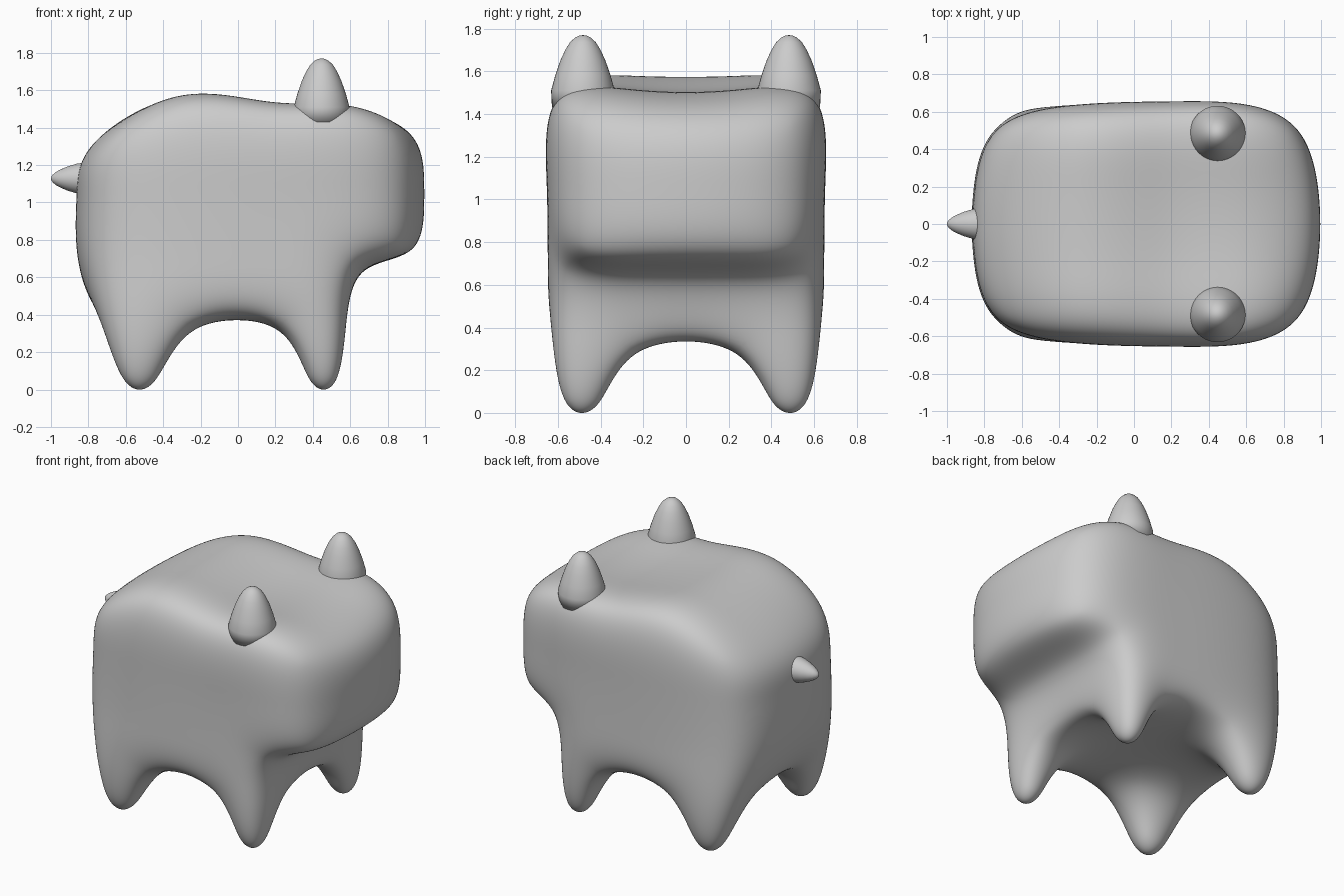
import bpy, bmesh, math
from mathutils import Matrix, Vector

if "Cube" in bpy.data.objects:
    bpy.data.objects.remove(bpy.data.objects["Cube"])

# Side-profile control lines (x, z), one row per height level, back to front
PROFILE = [
    [(-.61, -.03), (-.435, -.03), (.37, -.03), (.54, -.03)],                    # feet
    [(-.73, .30), (-.28, .385), (.27, .385), (.59, .30)],                       # belly
    [(-.885, .68), (-.30, .68), (.20, .68), (.60, .69), (1.0, .69)],            # chin
    [(-.865, 1.05), (-.30, 1.05), (.20, 1.05), (.60, 1.05), (1.0, 1.05)],       # flank
    [(-.86, 1.31), (-.30, 1.65), (.20, 1.48), (.60, 1.52), (1.0, 1.39)],        # back
]
# Inner and outer half widths per level
WIDTH = [(.395, .585), (.28, .645), (.215, .648), (.215, .648), (.215, .648)]


def cage_point(i, j, k):
    x, z = PROFILE[k][i]
    inner, outer = WIDTH[k]
    if j in (0, 3):
        if k >= 2 and i == 0:       # round the rear corners
            x, outer = x + .10, .575
        elif k >= 2 and i == 4:     # round the muzzle corners
            x, outer = x - .10, .55
        elif k == 4 and i == 2:     # shoulders rise to carry the ears
            z, outer = z + .07, .675
        elif k == 4 and i == 3:
            z, outer = z + .09, .69
        elif k == 4:
            z, outer = z + .02, .66
    return Vector((x, (-outer, -inner, inner, outer)[j], z))


def make_object(name, bm):
    bmesh.ops.recalc_face_normals(bm, faces=bm.faces)
    for f in bm.faces:
        f.smooth = True
    mesh = bpy.data.meshes.new(name)
    bm.to_mesh(mesh)
    bm.free()
    ob = bpy.data.objects.new(name, mesh)
    bpy.context.collection.objects.link(ob)
    return ob


def make_body():
    # Solid cells: torso, head and four legs
    cells = {(i, j, k) for i in range(3) for j in range(3) for k in (1, 2, 3)}
    cells |= {(3, j, k) for j in range(3) for k in (2, 3)}
    cells |= {(i, j, 0) for i in (0, 2) for j in (0, 2)}
    bm = bmesh.new()
    verts = {}

    def vert(c):
        if c not in verts:
            verts[c] = bm.verts.new(cage_point(*c))
        return verts[c]

    # Keep only the outer skin of the cells
    for cell in sorted(cells):
        for axis in range(3):
            for side in (0, 1):
                nb = list(cell)
                nb[axis] += 2 * side - 1
                if tuple(nb) in cells:
                    continue
                loop = []
                for u, v in ((0, 0), (1, 0), (1, 1), (0, 1)):
                    c = list(cell)
                    c[axis] += side
                    c[(axis + 1) % 3] += u
                    c[(axis + 2) % 3] += v
                    loop.append(vert(tuple(c)))
                bm.faces.new(loop)
    body = make_object("body", bm)
    sub = body.modifiers.new("smooth", 'SUBSURF')
    sub.levels = sub.render_levels = 4


def make_bullet(name, profile, matrix, segments=40):
    # Round-tipped cone, revolved from (radius, height) points
    bm = bmesh.new()
    rings = [[bm.verts.new((r * math.cos(2 * math.pi * s / segments),
                            r * math.sin(2 * math.pi * s / segments), h))
              for s in range(segments)] for r, h in profile[:-1]]
    tip = bm.verts.new((0, 0, profile[-1][1]))
    bm.faces.new(rings[0])
    for s in range(segments):
        t = (s + 1) % segments
        for lo, hi in zip(rings, rings[1:]):
            bm.faces.new((lo[s], lo[t], hi[t], hi[s]))
        bm.faces.new((rings[-1][s], rings[-1][t], tip))
    bm.transform(matrix)
    make_object(name, bm)


make_body()

# Ears
EAR = [(.145, 1.43), (.149, 1.51), (.130, 1.58), (.106, 1.65), (.083, 1.70),
       (.060, 1.737), (.036, 1.759), (.016, 1.768), (0, 1.77)]
for label, side in (("left", 1), ("right", -1)):
    make_bullet(label + "_ear", EAR, Matrix.Translation((.447, side * .483, 0)))

# Tail, pointing backwards
TAIL = [(.09, .78), (.08, .86), (.065, .91), (.048, .95), (.034, .975),
        (.02, .991), (.009, .998), (0, 1.0)]
make_bullet("tail", TAIL, Matrix.Translation((0, 0, 1.128)) @ Matrix.Rotation(-math.pi / 2, 4, 'Y'))
